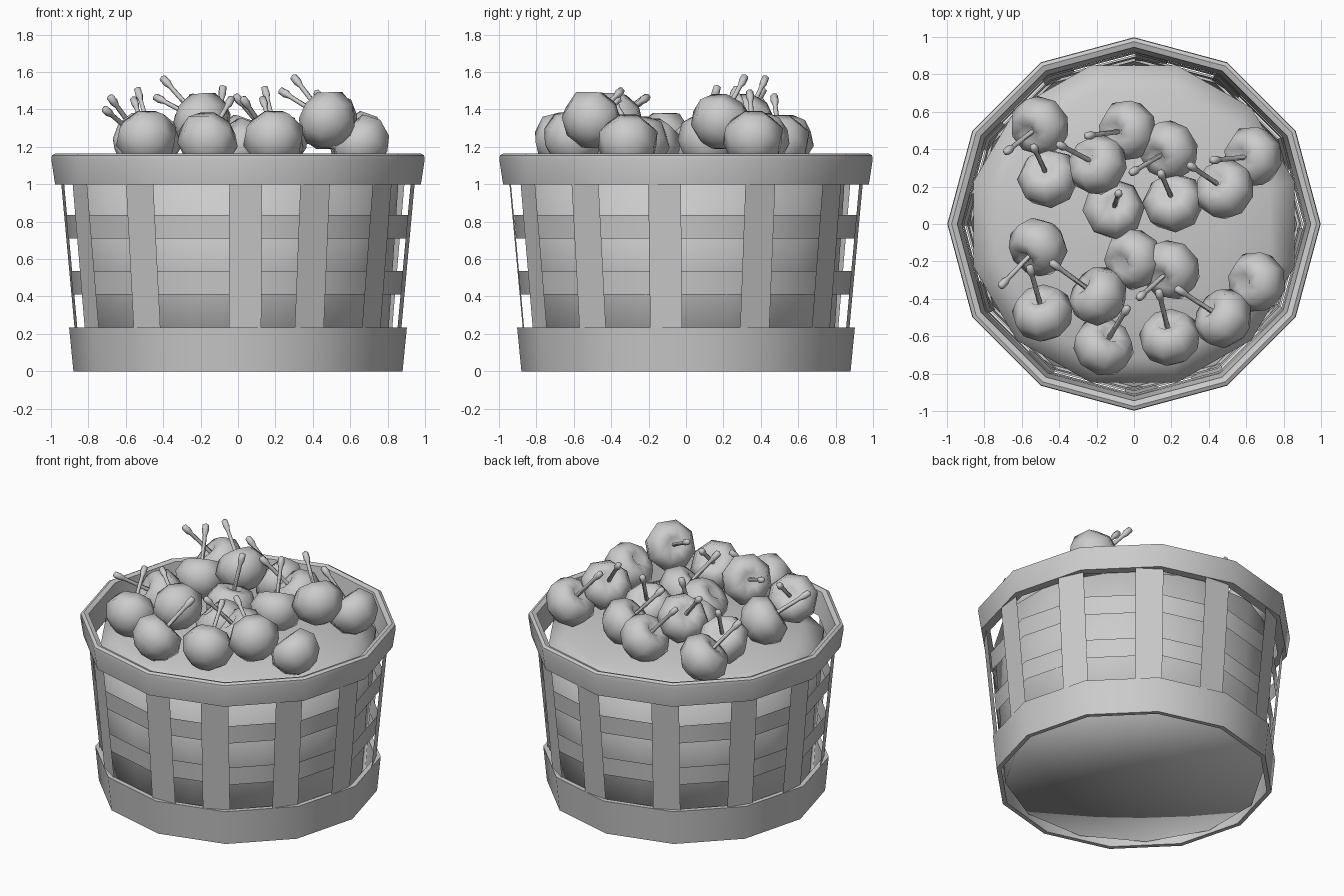
import bpy, bmesh
from math import sin, cos, pi, radians, sqrt
from mathutils import Vector

if "Cube" in bpy.data.objects:
    bpy.data.objects.remove(bpy.data.objects["Cube"])


def make(name, verts, faces, angle=None):
    me = bpy.data.meshes.new(name)
    me.from_pydata(verts, [], faces)
    bm = bmesh.new()
    bm.from_mesh(me)
    bmesh.ops.remove_doubles(bm, verts=bm.verts, dist=1e-5)
    bmesh.ops.recalc_face_normals(bm, faces=bm.faces)
    bm.to_mesh(me)
    bm.free()
    ob = bpy.data.objects.new(name, me)
    bpy.context.collection.objects.link(ob)
    if angle:
        bpy.ops.object.select_all(action='DESELECT')
        ob.select_set(True)
        bpy.context.view_layer.objects.active = ob
        bpy.ops.object.shade_smooth_by_angle(angle=radians(angle))
    return ob


def lathe(profile, n, closed=False, turn=0.0, sx=1.0):
    """Revolve (radius, z) points about z with n sides."""
    m = len(profile)
    verts = [(sx * r * cos(turn + 2 * pi * i / n), r * sin(turn + 2 * pi * i / n), z)
             for i in range(n) for r, z in profile]
    faces = [(i * m + j, ((i + 1) % n) * m + j,
              ((i + 1) % n) * m + (j + 1) % m, i * m + (j + 1) % m)
             for i in range(n) for j in range(m if closed else m - 1)]
    return verts, faces


# Top rim and bottom band: twelve-sided hoops
make("top_rim", *lathe([(.978, 1.0), (.998, 1.13), (.995, 1.155), (.975, 1.165),
                        (.945, 1.155), (.92, 1.0)], 12, True), angle=35)
make("bottom_band", *lathe([(.88, 0), (.903, .235), (.87, .235), (.85, 0)], 12, True), angle=35)

# Horizontal slats
for k, (z0, z1) in enumerate([(.41, .535), (.71, .835)]):
    make(f"slat_{k + 1}", *lathe([(.848 + .085 * z0, z0), (.848 + .085 * z1, z1)], 12), angle=35)

# Closed inner liner with a floor and domed filling
make("liner_and_filling", *lathe([(0, .02), (.81, .02), (.878, 1.02), (.74, 1.075), (.5, 1.12),
                                  (.25, 1.145), (0, 1.155)], 12, turn=pi / 12, sx=1.012), angle=120)

# Upright staves, thin flat boards slightly unevenly spaced
verts, faces = [], []
for a in (-87.5, -64, -35, -7, 25, 56, 84, 117, 148, 175, -154, -124):
    a = radians(a)
    out, side = Vector((cos(a), sin(a), 0)), Vector((-sin(a), cos(a), 0))
    b = len(verts)
    for r, z, w in ((.865, .18, -.086), (.865, .18, .086), (.948, 1.08, .088), (.948, 1.08, -.088)):
        verts.append(out * r + side * w + Vector((0, 0, z)))
    faces.append((b, b + 1, b + 2, b + 3))
make("staves", verts, faces)

# Fruit: lathed body, flattened and dimpled on the stem side, plus a stem with a thick tip
body = lathe([(0, .055), (.05, .095), (.12, .09), (.168, .01), (.142, -.085),
              (.075, -.14), (0, -.155)], 8, turn=pi / 8)
stem = lathe([(0, .04), (.013, .04), (.013, .255), (.022, .285), (.02, .325), (0, .335)], 6)


def fruit(name, pos, tip, with_stem):
    dx, dy = tip[0] - pos[0], tip[1] - pos[1]
    h = min(.31 / max(sqrt(dx * dx + dy * dy), .001), 1)
    dx, dy = dx * h, dy * h
    d = Vector((dx, dy, sqrt(max(.335 ** 2 - dx * dx - dy * dy, .01))))
    q = d.to_track_quat('Z', 'Y')
    parts = [("body", body)] + ([("stem", stem)] if with_stem else [])
    for part, (v, f) in parts:
        make(f"{name}_{part}", [q @ Vector(p) + Vector(pos) for p in v], f, angle=60)


# (x, y, z, tip x, tip y) for the back heap, then the front heap
back = [(-.51, .52, 1.23, -.69, .38), (-.46, .25, 1.24, -.54, .42), (-.20, .32, 1.34, -.41, .43),
        (-.04, .50, 1.23, -.26, .47), (.18, .39, 1.24, -.02, .27), (-.11, .08, 1.21, -.08, .17),
        (.21, .12, 1.24, .14, .28), (.48, .19, 1.34, .29, .32), (.63, .36, 1.25, .41, .34)]
front = [(-.52, -.13, 1.24, -.72, -.34), (-.49, -.47, 1.25, -.56, -.22), (-.20, -.38, 1.34, -.45, -.20),
         (-.01, -.19, 1.21, -.22, -.26), (.19, -.25, 1.22, .02, -.40), (-.16, -.65, 1.24, -.03, -.44),
         (.19, -.60, 1.25, .13, -.35), (.47, -.50, 1.35, .22, -.34), (.65, -.31, 1.23, .42, -.33)]
hidden_stems = (12, 17)
for i, (x, y, z, tx, ty) in enumerate(back + front):
    fruit(f"fruit_{i + 1}", (x, y, z), (tx, ty), i not in hidden_stems)
